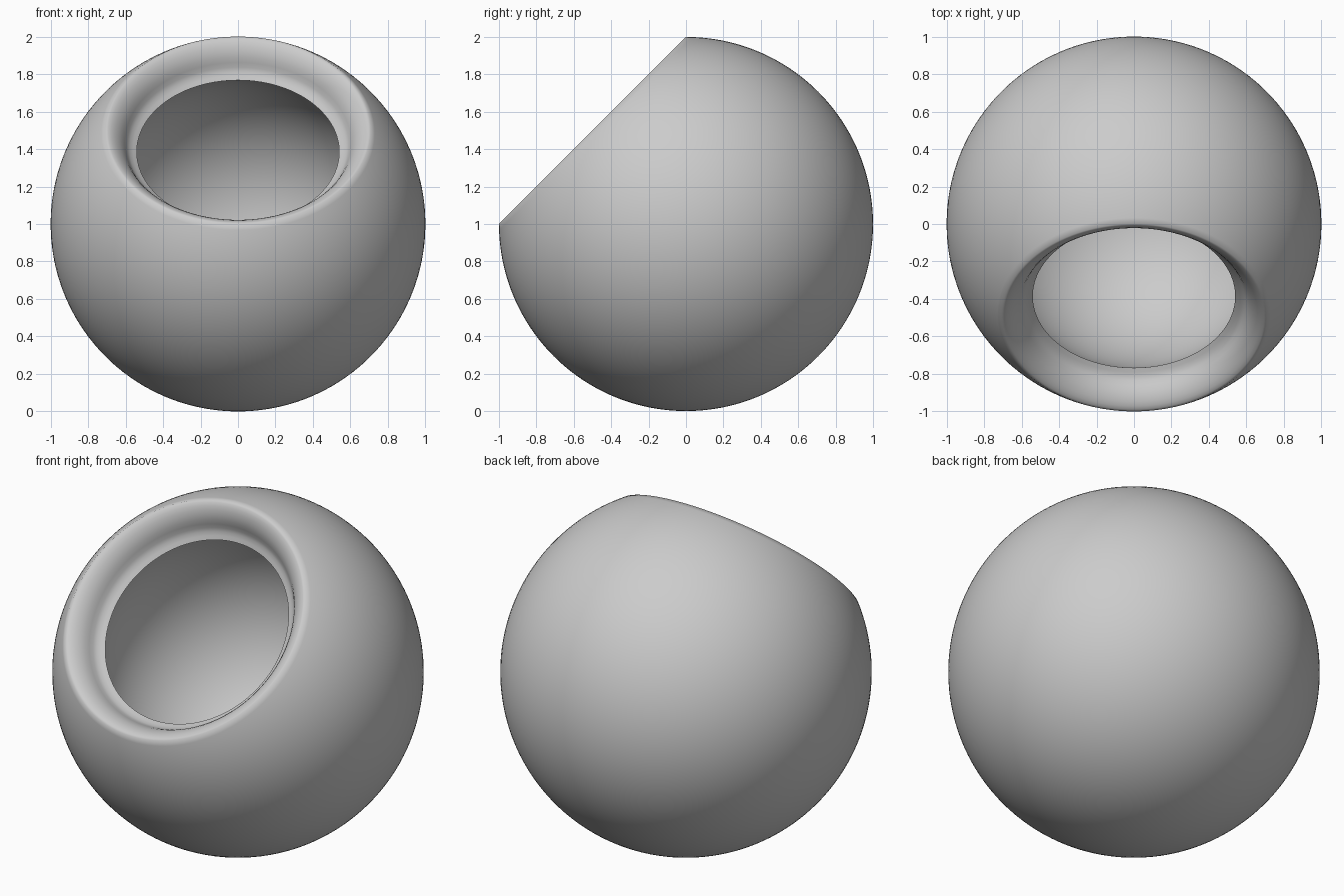
import bpy, bmesh
from math import sin, cos, pi, radians, atan2, hypot
from mathutils import Matrix

if "Cube" in bpy.data.objects:
    bpy.data.objects.remove(bpy.data.objects["Cube"])

SEGMENTS = 128


def arc(radius, start, end, steps):
    """Points (r, h) on a circle, angle measured from the opening axis."""
    return [(radius * sin(start + (end - start) * i / steps),
             radius * cos(start + (end - start) * i / steps))
            for i in range(steps + 1)]


# Profile of the hollow ball: outer shell, moulded lip, inner shell
outer = arc(1.0, pi, pi / 4, 72)
lip = [(0.693, 0.706), (0.675, 0.699), (0.655, 0.685), (0.635, 0.666),
       (0.617, 0.642), (0.603, 0.615), (0.592, 0.59), (0.578, 0.571),
       (0.56, 0.558)]
edge = (0.54, 0.545)
inner = arc(hypot(*edge), atan2(*edge), pi, 60)
profile = outer + lip + inner

# Lathe the profile around the opening axis
bm = bmesh.new()
verts = [bm.verts.new((max(r, 0.0) if r > 1e-6 else 0.0, 0, h)) for r, h in profile]
edges = [bm.edges.new(pair) for pair in zip(verts, verts[1:])]
bmesh.ops.spin(bm, geom=verts + edges, cent=(0, 0, 0), axis=(0, 0, 1),
               angle=2 * pi, steps=SEGMENTS, use_merge=False)
bmesh.ops.remove_doubles(bm, verts=bm.verts, dist=1e-4)
bmesh.ops.recalc_face_normals(bm, faces=bm.faces)

# Tilt the opening to the upper front and stand the ball on the floor
tilt = Matrix.Translation((0, 0, 1)) @ Matrix.Rotation(radians(45), 4, 'X')
bmesh.ops.transform(bm, matrix=tilt, verts=bm.verts)

mesh = bpy.data.meshes.new("round_bowl")
bm.to_mesh(mesh)
bm.free()
bowl = bpy.data.objects.new("round_bowl", mesh)
bpy.context.collection.objects.link(bowl)

# Smooth everywhere except the crisp inner edge of the hole
bpy.context.view_layer.objects.active = bowl
bowl.select_set(True)
bpy.ops.object.shade_smooth_by_angle(angle=radians(65))
